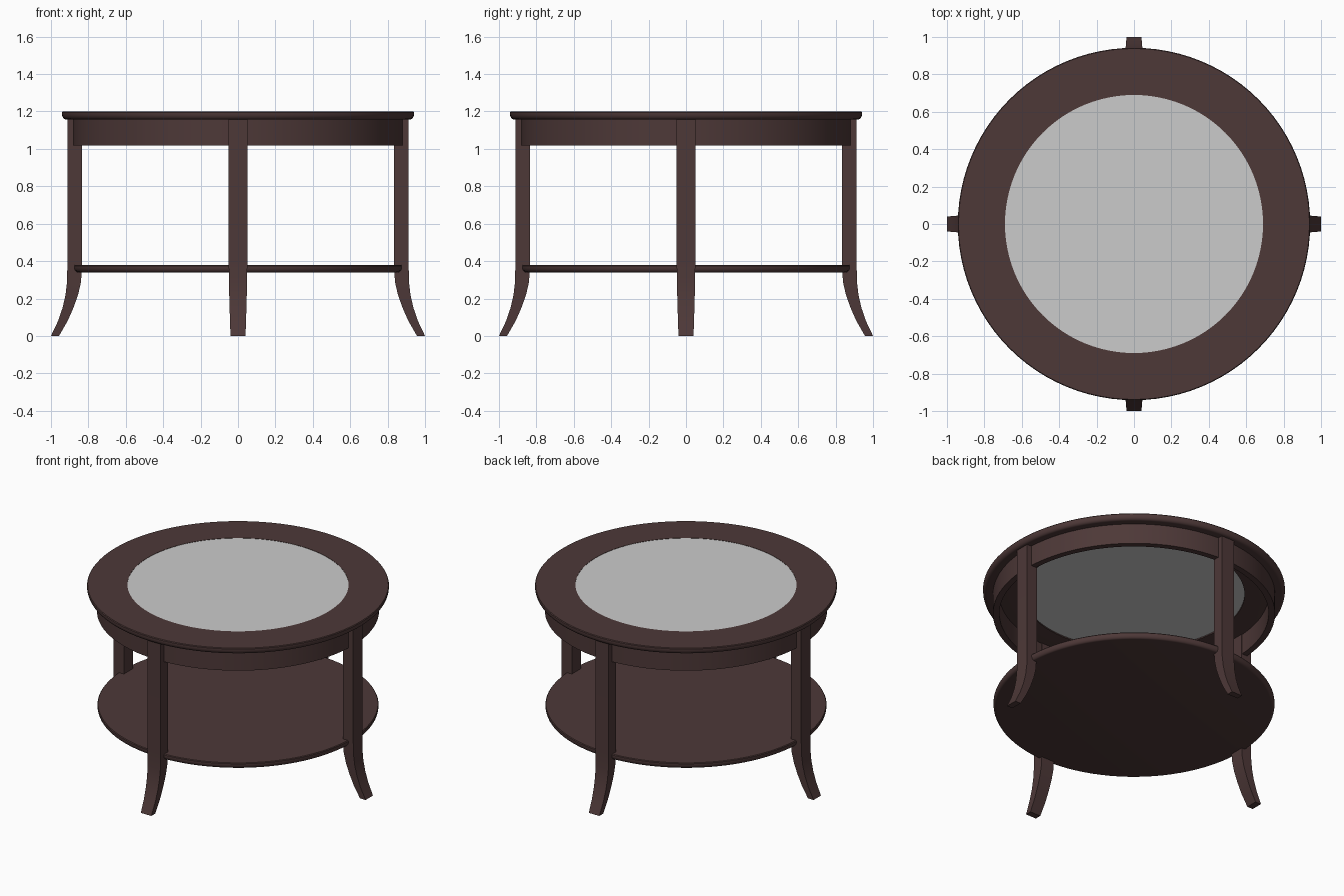
import bpy, bmesh, math

if "Cube" in bpy.data.objects:
    bpy.data.objects.remove(bpy.data.objects["Cube"])


def material(name, rgb):
    m = bpy.data.materials.new(name)
    m.diffuse_color = (*rgb, 1)
    m.use_nodes = True
    m.node_tree.nodes["Principled BSDF"].inputs["Base Color"].default_value = m.diffuse_color
    return m


wood = material("dark brown wood", (0.075, 0.040, 0.039))
grey = material("grey glass", (0.60, 0.60, 0.60))


def finish(name, bm, mat, angle=35):
    bmesh.ops.remove_doubles(bm, verts=bm.verts, dist=1e-5)
    bmesh.ops.recalc_face_normals(bm, faces=bm.faces)
    me = bpy.data.meshes.new(name)
    bm.to_mesh(me)
    bm.free()
    me.materials.append(mat)
    ob = bpy.data.objects.new(name, me)
    bpy.context.collection.objects.link(ob)
    bpy.ops.object.select_all(action='DESELECT')
    bpy.context.view_layer.objects.active = ob
    ob.select_set(True)
    bpy.ops.object.shade_smooth_by_angle(angle=math.radians(angle))
    return ob


def lathe(name, profile, mat, closed=True, steps=96):
    """Spin an (r, z) profile about z."""
    bm = bmesh.new()
    vs = [bm.verts.new((r, 0, z)) for r, z in profile]
    es = [bm.edges.new(p) for p in zip(vs, vs[1:])]
    if closed:
        es.append(bm.edges.new((vs[-1], vs[0])))
    bmesh.ops.spin(bm, geom=vs + es, cent=(0, 0, 0), axis=(0, 0, 1),
                   angle=math.tau, steps=steps, use_merge=False)
    return finish(name, bm, mat)


def rounded_edge(r, top, bottom, inset):
    """Edge that is straight at the top and rolls under at the bottom."""
    h = (top - bottom) * 0.72
    return [(r - 0.004, top), (r, top - 0.005)] + [
        (r - inset * (1 - math.cos(a)), bottom + h * (1 - math.sin(a)))
        for a in (math.radians(i * 15) for i in range(7))]


# Table top ring with the glass set flush in it
lathe("top_ring", rounded_edge(0.942, 1.2, 1.157, 0.024) + [(0.69, 1.157), (0.69, 1.2)], wood)
lathe("glass_panel", [(0, 1.198), (0.691, 1.198), (0.691, 1.165), (0, 1.165)], grey, closed=False)

# Apron and lower shelf
lathe("apron", [(0.88, 1.158), (0.88, 1.018), (0.84, 1.018), (0.84, 1.158)], wood)
lathe("shelf", [(0, 0.38)] + rounded_edge(0.877, 0.38, 0.34, 0.02) + [(0, 0.34)], wood, closed=False)

# Legs: (z, inner x, outer x, half width), flaring out at the foot
stations = [(1.158, 0.834, 0.912, 0.050), (0.40, 0.834, 0.912, 0.050),
            (0.29, 0.839, 0.914, 0.0485), (0.22, 0.855, 0.922, 0.047),
            (0.15, 0.880, 0.938, 0.045), (0.08, 0.911, 0.962, 0.043),
            (0.0, 0.957, 1.0, 0.040)]
for i, side in enumerate(("right", "back", "left", "front")):
    bm = bmesh.new()
    rings = [[bm.verts.new(p) for p in ((a, -w, z), (b, -w, z), (b, w, z), (a, w, z))]
             for z, a, b, w in stations]
    for r0, r1 in zip(rings, rings[1:]):
        for k in range(4):
            n = (k + 1) % 4
            bm.faces.new((r0[k], r0[n], r1[n], r1[k]))
    bm.faces.new(rings[0])
    bm.faces.new(rings[-1])
    leg = finish(side + "_leg", bm, wood, 30)
    leg.rotation_euler.z = i * math.pi / 2
